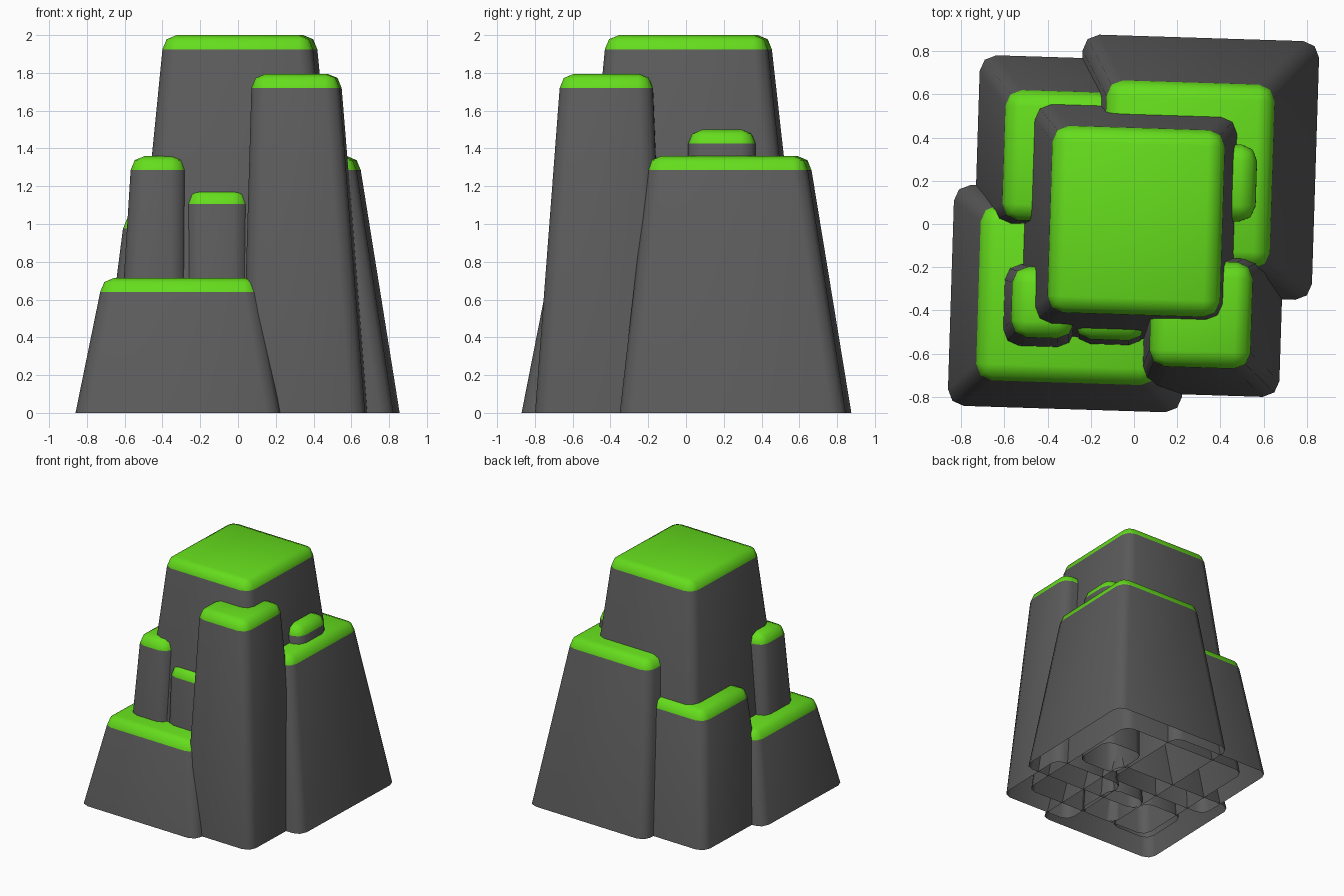
import bpy, bmesh
from math import sin, cos, pi, radians

if "Cube" in bpy.data.objects:
    bpy.data.objects.remove(bpy.data.objects["Cube"])


def material(name, rgb):
    m = bpy.data.materials.new(name)
    m.diffuse_color = (*rgb, 1)
    m.use_nodes = True
    m.node_tree.nodes["Principled BSDF"].inputs["Base Color"].default_value = m.diffuse_color
    return m


ROCK = material("rock", (0.105, 0.105, 0.105))
GRASS = material("grass", (0.13, 0.72, 0.012))
TILT = radians(-1.8)     # every block is turned slightly clockwise
R, SEG = 0.075, 2        # edge rounding


def ring(bm, extents, z, inset):
    """Rounded rectangle of verts from x0, x1, y0, y1."""
    x0, x1, y0, y1 = extents
    cx, cy = (x0 + x1) / 2, (y0 + y1) / 2
    grow = abs(sin(TILT)) * 0.8
    hx = (x1 - x0) / 2 - grow * (y1 - y0) / 2
    hy = (y1 - y0) / 2 - grow * (x1 - x0) / 2
    verts = []
    for k, (sx, sy) in enumerate([(1, 1), (-1, 1), (-1, -1), (1, -1)]):
        for i in range(SEG + 1):
            a = k * pi / 2 + i * pi / 2 / SEG
            px = sx * (hx - R) + (R - inset) * cos(a)
            py = sy * (hy - R) + (R - inset) * sin(a)
            verts.append(bm.verts.new((cx + px * cos(TILT) - py * sin(TILT),
                                       cy + px * sin(TILT) + py * cos(TILT), z)))
    return verts


def block(name, top_z, top, base):
    """Hollow tapered rock, open below, with a rounded grass cap."""
    bm = bmesh.new()
    levels = [(base, 0, 0), (top, top_z - R, 0)]
    for i in range(1, SEG + 1):
        a = i * pi / 2 / SEG
        levels.append((top, top_z - R + R * sin(a), R * (1 - cos(a))))
    rings = [ring(bm, *lv) for lv in levels]
    for j, (lo, hi) in enumerate(zip(rings, rings[1:])):
        for i in range(len(lo)):
            n = (i + 1) % len(lo)
            f = bm.faces.new((lo[i], lo[n], hi[n], hi[i]))
            f.material_index = int(j > 0)
    bm.faces.new(rings[-1]).material_index = 1
    bmesh.ops.remove_doubles(bm, verts=bm.verts, dist=0.0005)
    bmesh.ops.recalc_face_normals(bm, faces=bm.faces)
    for f in bm.faces:
        f.smooth = True
        if f.calc_center_median().z > top_z - 0.001 and f.normal.z < 0:
            bmesh.ops.reverse_faces(bm, faces=bm.faces)
            break
    me = bpy.data.meshes.new(name)
    bm.to_mesh(me)
    bm.free()
    me.materials.append(ROCK)
    me.materials.append(GRASS)
    ob = bpy.data.objects.new(name, me)
    bpy.context.collection.objects.link(ob)


# Central peak
block("central_peak", 2.0, (-.40, .42, -.43, .455), (-.59, .61, -.61, .67))
# Four corner blocks
block("front_right_tower", 1.795, (.07, .55, -.67, -.165), (.02, .69, -.80, -.09))
block("front_left_ledge", .715, (-.73, .13, -.745, .085), (-.86, .25, -.87, .18))
block("back_right_ledge", 1.36, (-.15, .65, -.205, .665), (-.27, .855, -.35, .875))
block("back_left_ledge", 1.05, (-.61, .10, .0, .62), (-.735, .20, -.06, .78))
# Small steps against the peak
block("left_column", 1.36, (-.57, -.27, -.53, -.195), (-.65, -.265, -.62, -.17))
block("front_step", 1.18, (-.275, .06, -.54, -.20), (-.28, .065, -.60, -.17))
block("right_knob", 1.50, (.23, .57, .01, .375), (.21, .58, .0, .38))
